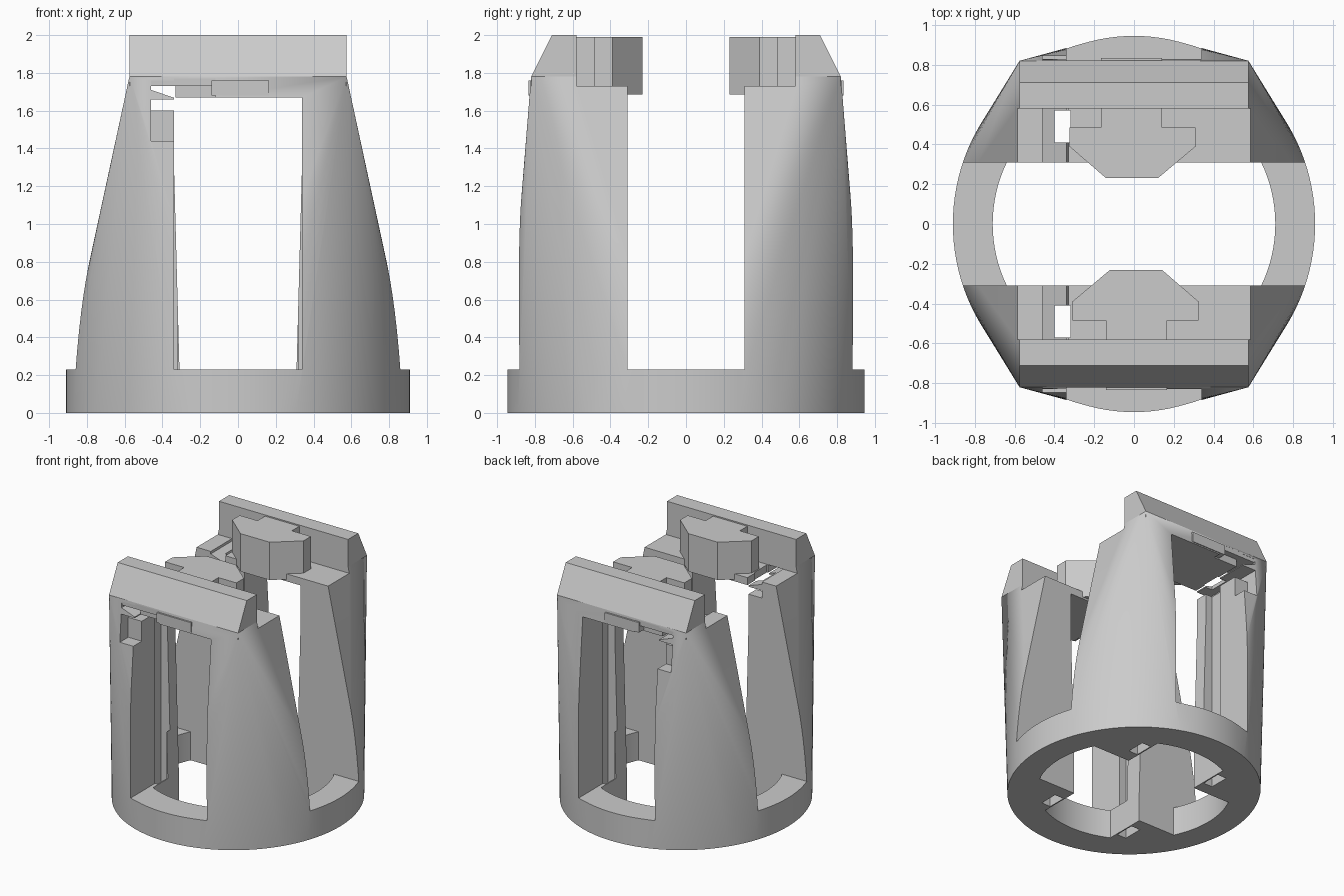
import bpy, bmesh
from math import sin, cos, asin, acos, pi, radians
from mathutils import Vector

if "Cube" in bpy.data.objects:
    bpy.data.objects.remove(bpy.data.objects["Cube"])

grey = bpy.data.materials.new("plain_grey")
grey.use_nodes = True
grey.diffuse_color = (0.6, 0.6, 0.6, 1)
grey.node_tree.nodes["Principled BSDF"].inputs["Base Color"].default_value = (0.6, 0.6, 0.6, 1)


def finish(name, bm):
    bmesh.ops.recalc_face_normals(bm, faces=bm.faces)
    mesh = bpy.data.meshes.new(name)
    bm.to_mesh(mesh)
    bm.free()
    mesh.materials.append(grey)
    obj = bpy.data.objects.new(name, mesh)
    bpy.context.collection.objects.link(obj)
    return obj


def prism(name, points, axis, low, high):
    """Extrude a 2D outline along x (yz outline), y (xz outline) or z (xy outline)."""
    place = {"x": lambda a, b, d: (d, a, b),
             "y": lambda a, b, d: (a, d, b),
             "z": lambda a, b, d: (a, b, d)}[axis]
    bm = bmesh.new()
    face = bm.faces.new([bm.verts.new(place(a, b, low)) for a, b in points])
    moved = bmesh.ops.extrude_face_region(bm, geom=[face])["geom"]
    shift = Vector(place(0, 0, high - low))
    bmesh.ops.translate(bm, vec=shift, verts=[v for v in moved if isinstance(v, bmesh.types.BMVert)])
    return finish(name, bm)


def box(name, x0, x1, y0, y1, z0, z1):
    return prism(name, [(x0, y0), (x1, y0), (x1, y1), (x0, y1)], "z", z0, z1)


def cut(target, cutter):
    cutter.hide_render = True
    mod = target.modifiers.new("cut", "BOOLEAN")
    mod.operation = "DIFFERENCE"
    mod.solver = "EXACT"
    mod.object = cutter
    bpy.context.view_layer.objects.active = target
    bpy.ops.object.modifier_apply(modifier=mod.name)
    bpy.data.objects.remove(cutter)


# Dimensions
RING_X, RING_Y, RING_TOP = 0.91, 0.945, 0.23
HALF_X, HALF_Y, SHOULDER = 0.575, 0.82, 1.78
SLOT, LOW_SLOT, GAP, BORE = 0.34, 0.31, 0.31, 0.71
SLAB_LOW, SLAB_TOP, BAR_IN = 1.67, 1.73, 0.58

# Housing: round base blending into a rectangular shoulder
bm = bmesh.new()
steps = 128
for i in range(steps):
    t = 2 * pi * i / steps
    for z in (0, RING_TOP):
        bm.verts.new((RING_X * cos(t), RING_Y * sin(t), z))
for sx in (-1, 1):
    for sy in (-1, 1):
        bm.verts.new((sx * HALF_X, sy * HALF_Y, SHOULDER))
bmesh.ops.convex_hull(bm, input=bm.verts)
bmesh.ops.dissolve_limit(bm, angle_limit=radians(0.1), verts=bm.verts, edges=bm.edges)
housing = finish("housing", bm)

# Bore through the base, leaving the four post corners standing
outline = []
side, end = asin(GAP / BORE), acos(LOW_SLOT / BORE)


def arc(start, stop, n=16):
    return [(BORE * cos(start + (stop - start) * i / n), BORE * sin(start + (stop - start) * i / n))
            for i in range(n + 1)]


for k in range(2):
    s = 1 if k == 0 else -1
    outline += arc(-side + k * pi, side + k * pi)
    outline.append((s * LOW_SLOT, s * GAP))
    outline += arc(end + k * pi, pi - end + k * pi)
    outline.append((-s * LOW_SLOT, s * GAP))
cut(housing, prism("bore_cutter", outline, "z", -0.1, 0.3))

# Openings at the sides, above the slab, and at front and back
cut(housing, box("side_cutter", -2, 2, -GAP, GAP, RING_TOP, 3))
cut(housing, box("top_cutter", -2, 2, -BAR_IN, BAR_IN, SLAB_TOP, 3))
taper = [(-LOW_SLOT, RING_TOP), (LOW_SLOT, RING_TOP), (SLOT, 1.35),
         (SLOT, SLAB_LOW), (-SLOT, SLAB_LOW), (-SLOT, 1.35)]
cut(housing, prism("inner_slot_cutter", taper, "y", -0.5, 0.5))
wedge = [(-0.46, 1.71), (-0.33, 1.665), (-0.33, 1.76), (-0.46, 1.76)]

for s in (-1, 1):
    def span(a, b):
        return sorted((s * a, s * b))
    cut(housing, box("slot_cutter", -SLOT, SLOT, *span(0.45, 1.2), RING_TOP, SLAB_LOW))
    # Grooves down the inner faces of the posts
    cut(housing, box("left_groove_cutter", 0.32, 0.40, *span(0.42, 0.57), -0.1, 1.6))
    cut(housing, box("right_groove_cutter", -0.40, -0.32, *span(0.41, 0.57), -0.1, 1.9))
    # Latch notches beside the slot
    cut(housing, box("notch_cutter", -0.46, -0.32, *span(0.74, 1.2), 1.44, 1.66))
    cut(housing, box("window_cutter", -0.46, -0.32, *span(0.2, 1.2), 1.6, 1.66))
    cut(housing, prism("wedge_cutter", wedge, "y", *span(0.2, 1.2)))
    cut(housing, box("recess_cutter", -0.34, -0.12, *span(0.77, 1.2), 1.6, 1.77))

bpy.ops.object.select_all(action="DESELECT")
housing.select_set(True)
bpy.context.view_layer.objects.active = housing
bpy.ops.object.shade_smooth_by_angle(angle=radians(20))

# Chamfered bars, T-shaped clamp heads and their keys through the wall
head = [(-0.14, -0.59), (0.165, -0.59), (0.165, -0.485), (0.325, -0.485), (0.325, -0.39),
        (0.14, -0.23), (-0.12, -0.23), (-0.31, -0.39), (-0.31, -0.485), (-0.14, -0.485)]
bar = [(-BAR_IN, SHOULDER - 0.05), (-HALF_Y, SHOULDER - 0.05), (-HALF_Y, SHOULDER), (-0.71, 2), (-BAR_IN, 2)]
for s, where in ((1, "front"), (-1, "back")):
    prism(where + "_bar", [(s * y, z) for y, z in bar], "x", -HALF_X, HALF_X)
    prism(where + "_clamp_head", [(s * x, s * y) for x, y in head], "z", 1.685, 1.99)
    prism(where + "_key", [(s * x, s * y) for x, y in
                           ((-0.14, -0.835), (0.165, -0.835), (0.165, -0.5), (-0.14, -0.5))],
          "z", 1.68, 1.76)
